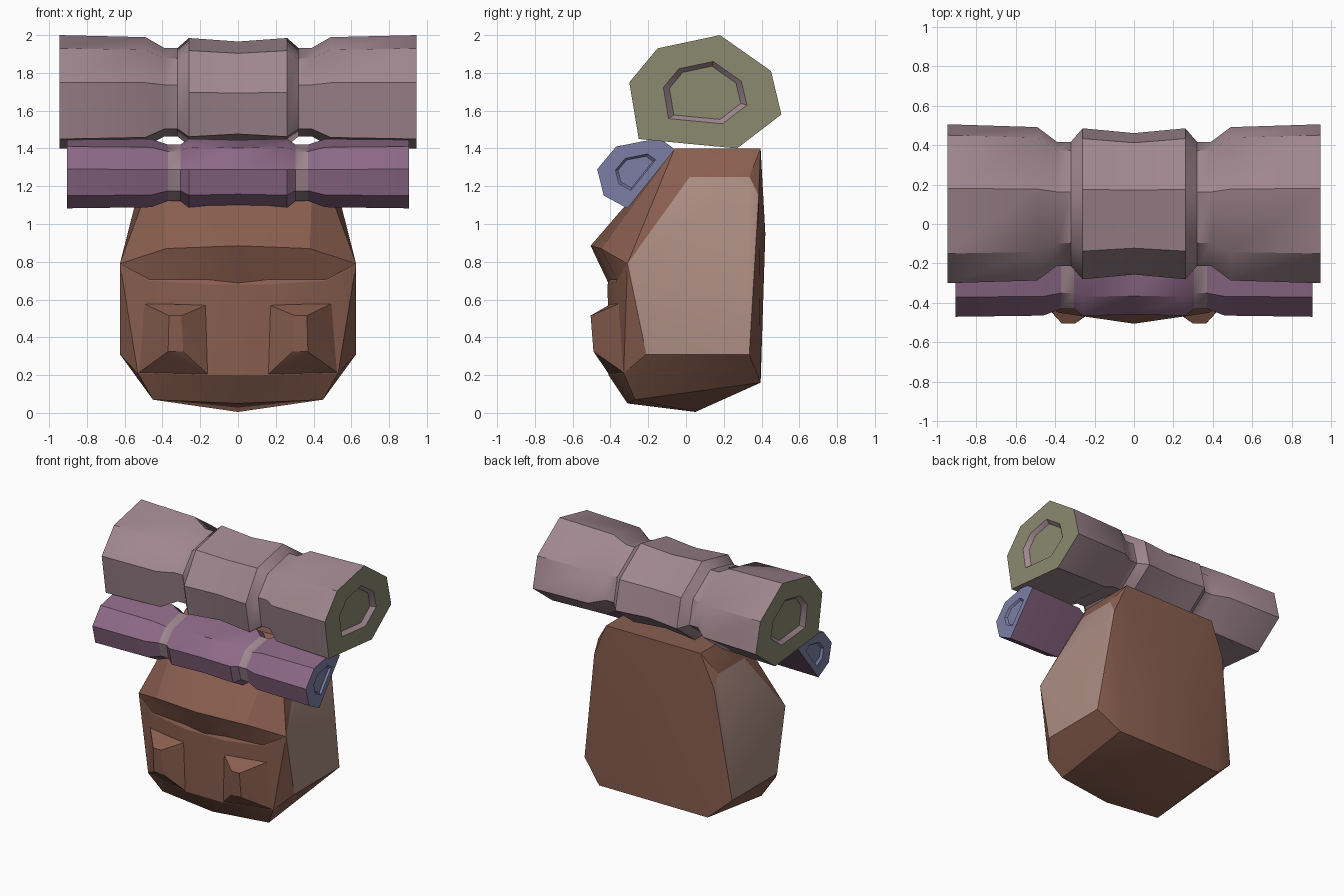
import bpy, bmesh, math

if "Cube" in bpy.data.objects:
    bpy.data.objects.remove(bpy.data.objects["Cube"])


def material(name, rgb):
    m = bpy.data.materials.new(name)
    lin = [((c / 255 + 0.055) / 1.055) ** 2.4 for c in rgb]
    m.diffuse_color = (*lin, 1)
    m.use_nodes = True
    m.node_tree.nodes["Principled BSDF"].inputs["Base Color"].default_value = m.diffuse_color
    return m


BROWN = material("brown", (137, 94, 79))
TAN = material("dusty tan", (170, 139, 129))
MAUVE = material("grey mauve", (160, 135, 143))
PURPLE = material("purple", (141, 105, 135))
OLIVE = material("olive", (138, 138, 112))
BLUE = material("slate blue", (124, 127, 166))


def finish(name, bm, mats, angle):
    bmesh.ops.recalc_face_normals(bm, faces=bm.faces[:])
    me = bpy.data.meshes.new(name)
    bm.to_mesh(me)
    bm.free()
    ob = bpy.data.objects.new(name, me)
    bpy.context.collection.objects.link(ob)
    for m in mats:
        me.materials.append(m)
    bpy.ops.object.select_all(action='DESELECT')
    ob.select_set(True)
    bpy.context.view_layer.objects.active = ob
    bpy.ops.object.shade_smooth_by_angle(angle=math.radians(angle))
    return ob


def hull(name, pts, mats, sides=(1, -1), tan_sides=False):
    """Faceted block: convex hull of points repeated on the given sides."""
    bm = bmesh.new()
    for s in sides:
        for x, y, z in pts:
            bm.verts.new((x * s, y, z))
    bmesh.ops.remove_doubles(bm, verts=bm.verts[:], dist=0.001)
    res = bmesh.ops.convex_hull(bm, input=bm.verts[:])
    junk = {g for g in res["geom_interior"] + res["geom_unused"]
            if isinstance(g, bmesh.types.BMVert)}
    bmesh.ops.delete(bm, geom=list(junk), context='VERTS')
    bmesh.ops.recalc_face_normals(bm, faces=bm.faces[:])
    if tan_sides:
        for f in bm.faces:
            f.material_index = int(abs(f.normal.x) > 0.85)
    return finish(name, bm, mats, 25)


def roll(name, profile, centre, stations, mats):
    """Roll along x. Stations: x, scale, front edge drop, material of next band."""
    bm = bmesh.new()
    cy, cz = centre
    full = [(-x, s, d, None) for x, s, d, m in reversed(stations) if x > 0]
    full += [st for st in stations]
    rings = []
    for x, s, drop, m in full:
        rings.append([bm.verts.new((x, cy + (y - cy) * s,
                                    cz + (z - cz) * s - (drop if i == 0 else 0)))
                      for i, (y, z) in enumerate(profile)])
    n = len(profile)
    mid = len(stations) - 1
    bands = [stations[i][3] for i in range(mid)]
    bands = bands[::-1] + bands
    for k, (a, b) in enumerate(zip(rings, rings[1:])):
        for i in range(n):
            j = (i + 1) % n
            f = bm.faces.new((a[i], a[j], b[j], b[i]))
            f.material_index = bands[k]
    for r in (rings[0], rings[-1]):
        bm.faces.new(r).material_index = stations[-1][3]
    return finish(name, bm, mats, 36)


# Head core with tan side planes
hull("head_block", [
    (0.40, 0.395, 1.40), (0.40, -0.06, 1.40),
    (0.508, 0.02, 1.25), (0.508, 0.335, 1.25), (0.508, 0.385, 1.15),
    (0.625, 0.335, 0.31), (0.625, -0.21, 0.31), (0.625, -0.31, 0.79),
    (0, 0.42, 0.95), (0.46, 0.395, 0.16), (0, 0.05, 0.005),
    (0.45, -0.27, 0.07), (0, -0.31, 0.05),
    (0.53, -0.33, 0.21), (0.155, -0.41, 0.20),
    (0.16, -0.415, 0.68), (0.47, -0.37, 0.70)], [BROWN, TAN], tan_sides=True)

# Sloped forehead and overhanging brow
hull("brow", [
    (0.40, -0.06, 1.40), (0.508, 0.02, 1.25), (0.625, -0.31, 0.79),
    (0.38, -0.45, 0.87), (0, -0.505, 0.885),
    (0.47, -0.365, 0.70), (0, -0.41, 0.685), (0, 0.1, 1.0)], [BROWN])

# Cheeks with a ledge under each eye
for side, label in ((1, "right"), (-1, "left")):
    hull("cheek_" + label, [
        (0.30, -0.505, 0.515), (0.365, -0.505, 0.515),
        (0.17, -0.41, 0.57), (0.50, -0.35, 0.58), (0.33, -0.40, 0.575),
        (0.29, -0.49, 0.325), (0.37, -0.49, 0.325),
        (0.155, -0.405, 0.20), (0.53, -0.325, 0.21), (0.33, -0.25, 0.35)],
        [BROWN], sides=(side,))

# Large upper roll with two grooves and recessed olive ends
roll("upper_roll",
     [(-0.30, 1.75), (-0.15, 1.93), (0.18, 2.0), (0.45, 1.81),
      (0.505, 1.58), (0.27, 1.40), (-0.25, 1.45)], (0.10, 1.69),
     [(0, 0.89, 0.05, 0), (0.26, 0.95, 0.05, 0), (0.32, 0.78, 0, 0),
      (0.39, 0.78, 0, 0), (0.49, 0.965, 0, 0), (0.945, 1, 0, 1),
      (0.945, 0.55, 0, 0), (0.915, 0.47, 0, 1)], [MAUVE, OLIVE])

# Smaller lower roll with two mauve ties and blue ends
roll("lower_roll",
     [(-0.47, 1.29), (-0.37, 1.41), (-0.14, 1.455), (-0.06, 1.395),
      (-0.31, 1.083), (-0.435, 1.15)], (-0.27, 1.28),
     [(0, 0.94, 0, 0), (0.26, 0.98, 0, 0), (0.305, 0.80, 0, 1),
      (0.37, 0.80, 0, 0), (0.46, 0.97, 0, 0), (0.905, 1, 0, 2),
      (0.905, 0.52, 0, 2), (0.89, 0.45, 0, 2)], [PURPLE, MAUVE, BLUE])
